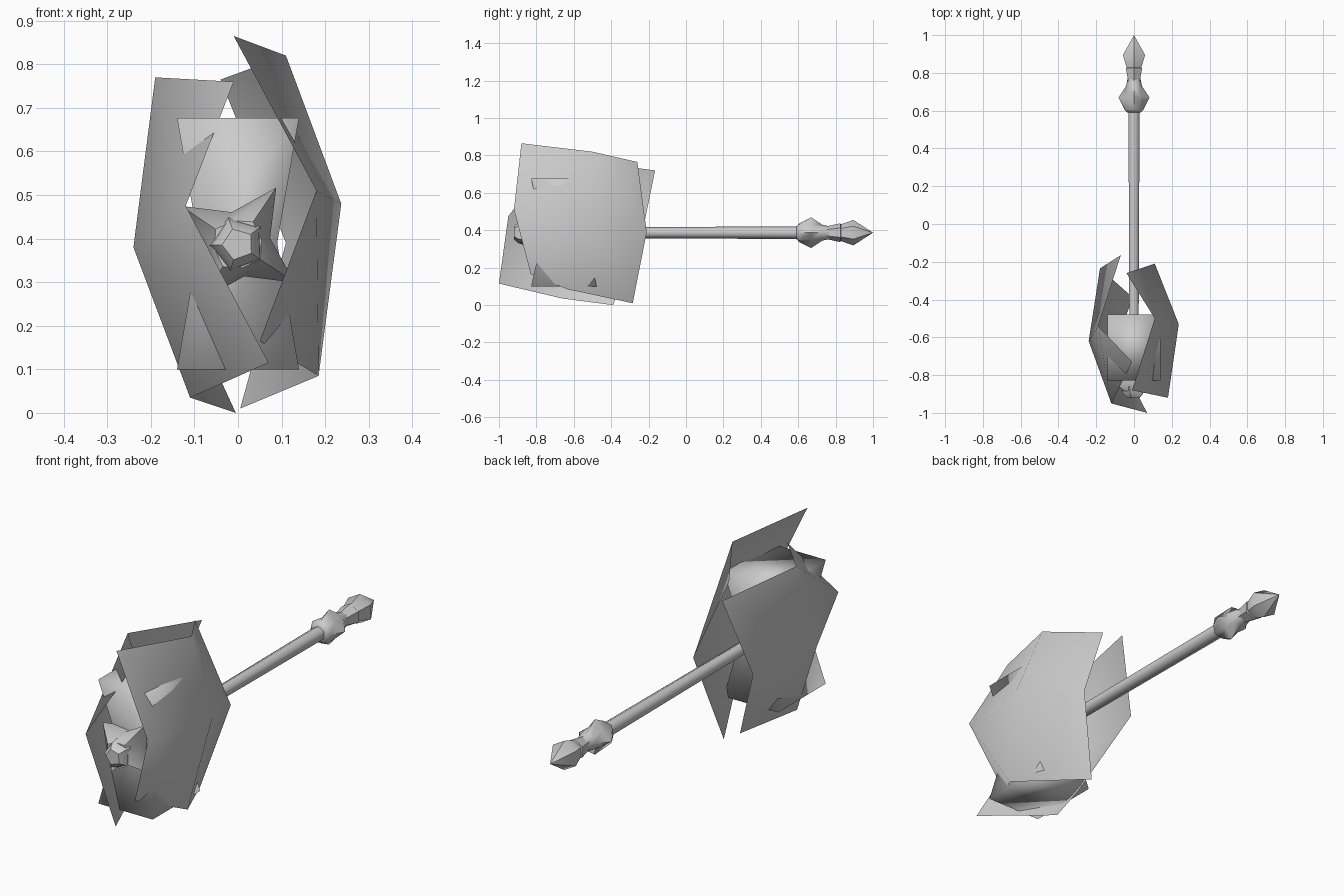
import bpy, bmesh
from math import cos, sin, radians, pi

cube = bpy.data.objects.get("Cube")
if cube:
    bpy.data.objects.remove(cube)

grey = bpy.data.materials.new("plain_grey")
grey.use_nodes = True
colour = (0.6, 0.6, 0.6, 1)
grey.diffuse_color = colour
grey.node_tree.nodes["Principled BSDF"].inputs["Base Color"].default_value = colour

AXIS_Z = 0.387


def loft(name, rings, closed=True, caps=False, angle=180):
    """Join equal-length rows of points with quads."""
    bm = bmesh.new()
    rows = [[bm.verts.new(p) for p in ring] for ring in rings]
    n = len(rows[0])
    for a, b in zip(rows, rows[1:]):
        for i in range(n if closed else n - 1):
            j = (i + 1) % n
            bm.faces.new((a[i], a[j], b[j], b[i]))
    if caps:
        bm.faces.new(rows[0][::-1])
        bm.faces.new(rows[-1])
    if closed:
        bmesh.ops.remove_doubles(bm, verts=bm.verts, dist=0.0005)
        bmesh.ops.recalc_face_normals(bm, faces=bm.faces)
    mesh = bpy.data.meshes.new(name)
    bm.to_mesh(mesh)
    bm.free()
    mesh.materials.append(grey)
    obj = bpy.data.objects.new(name, mesh)
    bpy.context.collection.objects.link(obj)
    bpy.ops.object.select_all(action="DESELECT")
    obj.select_set(True)
    bpy.context.view_layer.objects.active = obj
    bpy.ops.object.shade_smooth_by_angle(angle=radians(angle))
    return obj


def ring(y, r, sides=6, turn=90, valley=None):
    """Ring around the shaft axis; valley alternates the radius into a star."""
    pts = []
    for i in range(sides):
        rad = valley if valley and i % 2 else r
        a = radians(turn) + 2 * pi * i / sides
        pts.append((rad * cos(a), y, AXIS_Z + rad * sin(a)))
    return pts


# Two bent, sheet-like armour plates: rows run top to bottom, front to back
loft("left_plate", [
    [(-0.01, -0.88, 0.865), (0.11, -0.50, 0.82), (-0.04, -0.26, 0.765)],
    [(0.18, -0.92, 0.51), (0.237, -0.53, 0.48), (0.11, -0.21, 0.39)],
    [(0.05, -0.83, 0.165), (0.185, -0.635, 0.085), (0.005, -0.285, 0.01)],
], closed=False)
loft("right_plate", [
    [(-0.07, -0.165, 0.72), (-0.19, -0.54, 0.77), (-0.01, -0.73, 0.76)],
    [(-0.18, -0.235, 0.38), (-0.24, -0.62, 0.38), (-0.12, -0.95, 0.475)],
    [(-0.005, -0.39, 0.0), (-0.11, -0.66, 0.035), (0.07, -1.0, 0.115)],
], closed=False)

# Square waisted block in the middle of the head
loft("head_block", [
    [(sx * hx, -0.653 + sy * hy, z) for sx, sy in ((-1, -1), (1, -1), (1, 1), (-1, 1))]
    for z, hx, hy in ((0.1, 0.14, 0.175), (0.39, 0.09, 0.11), (0.677, 0.14, 0.175))
], caps=True)

# Long shaft
loft("shaft", [ring(-0.85, 0.027), ring(0.62, 0.034)], caps=True, angle=70)

# Four-pointed star collar and nub on the front
loft("front_star", [
    ring(-0.70, 0.05, 8, 56),
    ring(-0.81, 0.157, 8, 56, 0.075),
    ring(-0.885, 0.062, 8, 56, 0.055),
], caps=True, angle=50)
loft("front_nub", [ring(-0.86, 0.066, 5, 110), ring(-0.895, 0.06, 5, 110),
                   ring(-0.92, 0.037, 5, 110)], caps=True, angle=30)

# Four-pointed collar at the rear end of the shaft
loft("rear_collar", [
    ring(0.59, 0.035, 8),
    ring(0.605, 0.05, 8, 90, 0.058),
    ring(0.67, 0.082, 8, 90, 0.05),
    ring(0.73, 0.042, 8),
    ring(0.77, 0.034, 8),
], caps=True, angle=50)

# Flared neck and pointed pommel
loft("pommel_neck", [ring(0.75, 0.034), ring(0.825, 0.05), ring(0.835, 0.03)],
     caps=True, angle=50)
loft("pommel", [ring(0.80, 0.035), ring(0.895, 0.068), ring(1.0, 0)], angle=50)
